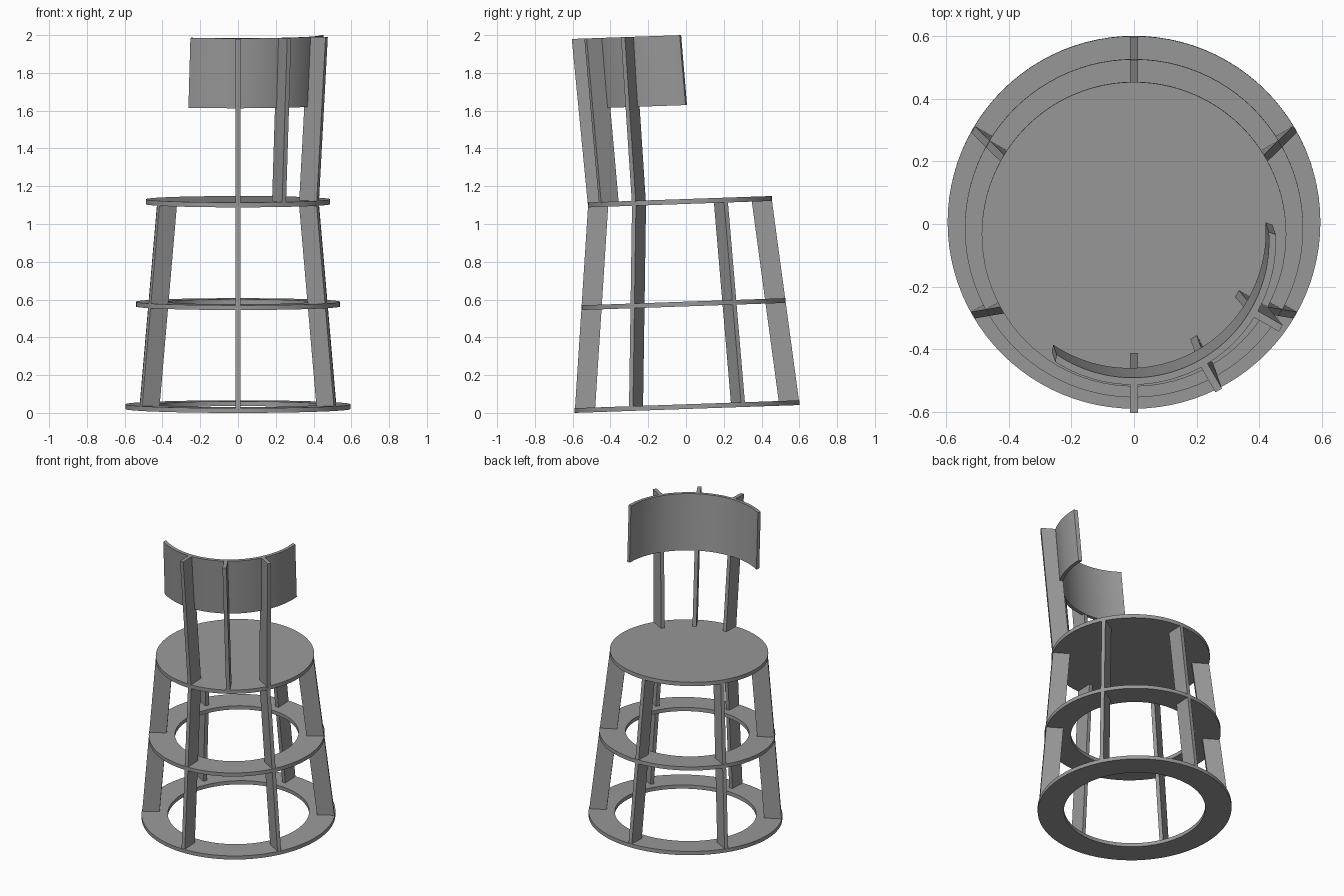
import bpy, bmesh
from math import cos, sin, radians
from mathutils import Matrix, Vector

if "Cube" in bpy.data.objects:
    bpy.data.objects.remove(bpy.data.objects["Cube"])

# Whole chair leans back by two degrees
LEAN = Matrix.Translation((0, 0.006, 0.0208)) @ Matrix.Rotation(radians(2), 4, 'X')
THICK = 0.024

# Mid-grey paint
GREY = bpy.data.materials.new("mid_grey")
GREY.diffuse_color = (0.32, 0.32, 0.32, 1)
GREY.use_nodes = True
GREY.node_tree.nodes["Principled BSDF"].inputs["Base Color"].default_value = GREY.diffuse_color


def finish(bm, name, smooth=False):
    bmesh.ops.recalc_face_normals(bm, faces=bm.faces)
    mesh = bpy.data.meshes.new(name)
    bm.to_mesh(mesh)
    bm.free()
    mesh.materials.append(GREY)
    obj = bpy.data.objects.new(name, mesh)
    bpy.context.collection.objects.link(obj)
    obj.matrix_world = LEAN
    if smooth:
        bpy.ops.object.select_all(action='DESELECT')
        obj.select_set(True)
        bpy.context.view_layer.objects.active = obj
        bpy.ops.object.shade_smooth_by_angle(angle=radians(30))
    return obj


def band(name, r_in, r_out, z0, z1, mid=0.0, half_in=180.0, half_out=180.0, n=96,
         c0=(0, 0), c1=(0, 0)):
    """Ring or arc with rectangular section; c0/c1 are bottom/top centres."""
    bm = bmesh.new()
    closed = half_in >= 180
    sections = []
    for i in range(n if closed else n + 1):
        t = 2 * i / n - 1
        ai, ao = radians(mid + half_in * t), radians(mid + half_out * t)
        sections.append([bm.verts.new((c[0] + r * cos(a), c[1] + r * sin(a), z))
                         for r, a, z, c in ((r_in, ai, z0, c0), (r_out, ao, z0, c0),
                                            (r_out, ao, z1, c1), (r_in, ai, z1, c1))])
    for i in range(n):
        s, t = sections[i], sections[(i + 1) % len(sections)]
        for k in range(4):
            m = (k + 1) % 4
            bm.faces.new((s[k], s[m], t[m], t[k]))
    if not closed:
        bm.faces.new(sections[0])
        bm.faces.new(sections[-1])
    return finish(bm, name, True)


def radial_plate(name, angle, profile):
    """Upright plate from an (r, z) outline, turned about the chair axis."""
    bm = bmesh.new()
    face = bm.faces.new([bm.verts.new((r, -THICK / 2, z)) for r, z in profile])
    new = bmesh.ops.extrude_face_region(bm, geom=[face])['geom']
    bmesh.ops.translate(bm, vec=(0, THICK, 0),
                        verts=[v for v in new if isinstance(v, bmesh.types.BMVert)])
    bmesh.ops.rotate(bm, verts=bm.verts, matrix=Matrix.Rotation(radians(angle), 3, 'Z'))
    return finish(bm, name)


# Floor ring and foot ring
band("floor_ring", 0.435, 0.596, 0.0, 0.025)
band("foot_ring", 0.38, 0.541, 0.543, 0.568)

# Seat disc
bm = bmesh.new()
bmesh.ops.create_cone(bm, cap_ends=True, segments=96, radius1=0.487, radius2=0.487, depth=0.026,
                      matrix=Matrix.Translation((0, 0, 1.098)))
finish(bm, "seat", True)

# Six tapering-in legs
for i in range(6):
    radial_plate(f"leg_{i + 1}", 30 + 60 * i,
                 [(0.594, 0.015), (0.487, 0.015), (0.380, 1.09), (0.487, 1.09)])

# Three back posts leaning outwards
for i, ang in enumerate((-90, -60, -30)):
    radial_plate(f"back_post_{i + 1}", ang,
                 [(0.487, 1.09), (0.380, 1.09), (0.435, 1.979), (0.542, 1.979)])

# Curved backrest, sheared outwards towards the middle post
d = Vector((cos(radians(-60)), sin(radians(-60))))
band("backrest", 0.4356, 0.458, 1.608, 1.979, -60, 64, 62.8, 48,
     c0=d * -0.029, c1=d * -0.008)
